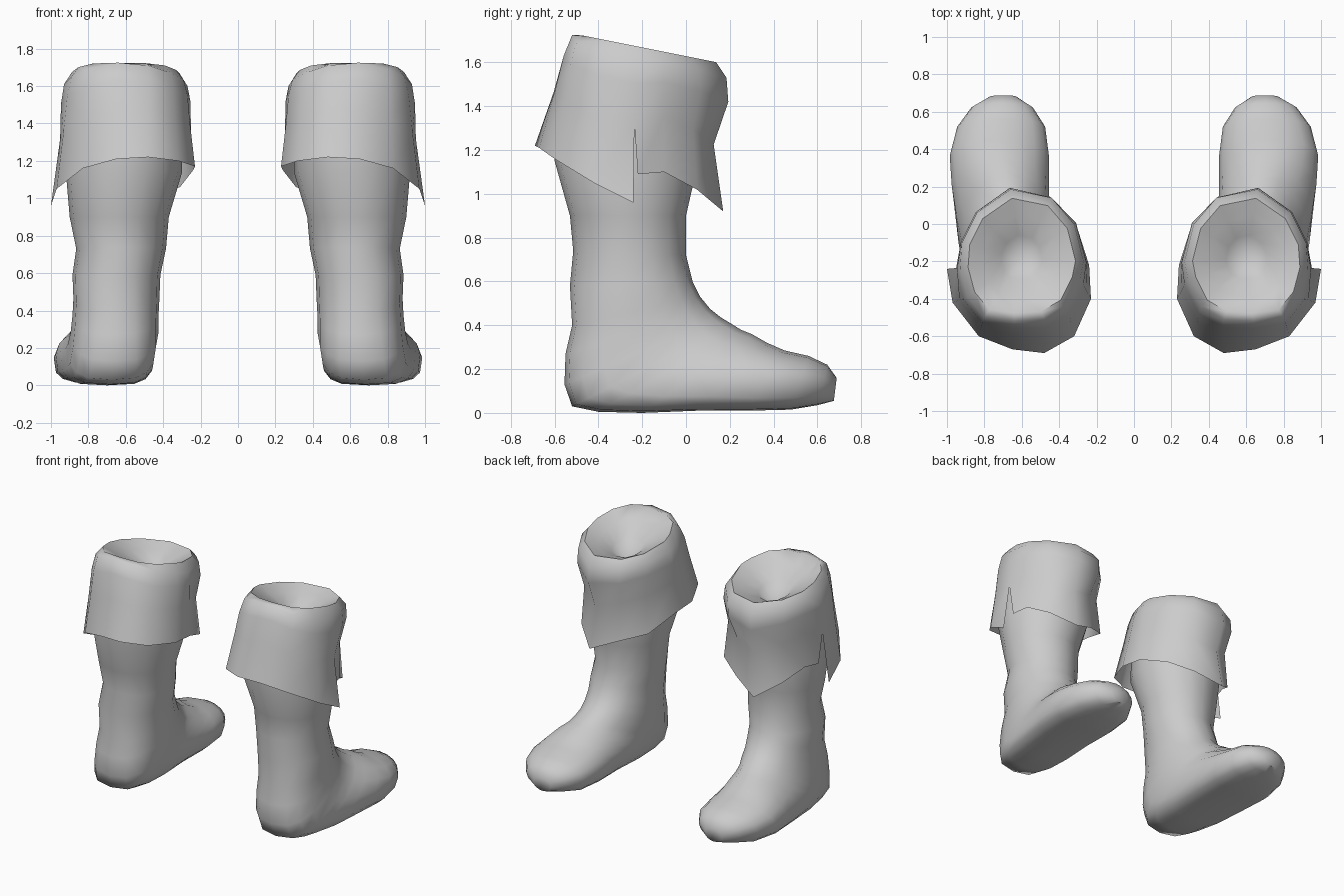
import bpy, bmesh, math
from mathutils import Vector

if "Cube" in bpy.data.objects:
    bpy.data.objects.remove(bpy.data.objects["Cube"])

leather = bpy.data.materials.new("grey_leather")
leather.diffuse_color = (0.6, 0.6, 0.6, 1)
leather.use_nodes = True
leather.node_tree.nodes["Principled BSDF"].inputs["Base Color"].default_value = leather.diffuse_color


def bridge(bm, a, b, closed=True):
    """Quad strip between two rows of vertices."""
    n = len(a)
    for i in range(n if closed else n - 1):
        j = (i + 1) % n
        bm.faces.new((a[i], a[j], b[j], b[i]))


def finish(bm, name, angle):
    bmesh.ops.remove_doubles(bm, verts=bm.verts, dist=0.0005)
    bmesh.ops.recalc_face_normals(bm, faces=bm.faces)
    mesh = bpy.data.meshes.new(name)
    bm.to_mesh(mesh)
    bm.free()
    mesh.materials.append(leather)
    ob = bpy.data.objects.new(name, mesh)
    bpy.context.collection.objects.link(ob)
    bpy.ops.object.select_all(action='DESELECT')
    ob.select_set(True)
    bpy.context.view_layer.objects.active = ob
    bpy.ops.object.shade_smooth_by_angle(angle=math.radians(angle))
    # second boot of the pair
    m = ob.modifiers.new("pair", 'MIRROR')
    m.use_mirror_merge = False
    return ob


# Shaft and foot: rings given as back/sole (y, z), front/instep (y, z),
# centre x, half width, squareness of the sole half
RINGS = [
    (-.58, 1.40, .02, 1.40, .60, .30, 2.0),
    (-.60, 1.15, .05, 1.12, .61, .31, 2.0),
    (-.53, .90, .00, .90, .635, .265, 2.0),
    (-.515, .74, .00, .72, .625, .24, 2.0),
    (-.53, .58, .03, .60, .65, .235, 2.2),
    (-.52, .40, .065, .53, .65, .23, 2.3),
    (-.55, .27, .11, .475, .655, .23, 2.5),
    (-.555, .13, .16, .435, .66, .235, 2.7),
    (-.52, .03, .21, .405, .675, .235, 3.0),
    (-.40, .005, .25, .38, .685, .24, 3.2),
    (-.20, .00, .30, .36, .70, .25, 3.5),
    (.05, .01, .37, .32, .715, .26, 3.5),
    (.28, .01, .45, .285, .72, .265, 3.5),
    (.48, .015, .56, .26, .71, .235, 3.2),
    (.60, .035, .645, .22, .705, .165, 2.6),
    (.675, .055, .688, .16, .70, .07, 2.0),
]
SEG = 16
bm = bmesh.new()
rows = []
for by, bz, fy, fz, cx, hw, n in RINGS:
    row = []
    for k in range(SEG):
        a = 2 * math.pi * k / SEG
        c, s = math.cos(a), math.sin(a)
        p = n if c < 0 else 2.0
        u = math.copysign(abs(c) ** (2 / p), c)
        v = math.copysign(abs(s) ** (2 / p), s)
        t = (u + 1) / 2
        row.append(bm.verts.new((cx + hw * v, by + (fy - by) * t, bz + (fz - bz) * t)))
    rows.append(row)
for a, b in zip(rows, rows[1:]):
    bridge(bm, a, b)
bm.faces.new(rows[-1])
finish(bm, "boot_shaft_and_foot", 60)

# Folded cuff: hem runs round from one side of the outer slit to the other
HEM = [(.93, -.22, 1.09), (.90, -.10, 1.10), (.82, .05, 1.02), (.67, .17, .92),
       (.48, .10, 1.00), (.31, .00, 1.06), (.24, -.22, 1.15), (.23, -.40, 1.17),
       (.32, -.60, 1.20), (.48, -.69, 1.22), (.65, -.67, 1.21), (.83, -.60, 1.16),
       (.97, -.42, 1.05), (1.0, -.24, .96)]
RIM = [(.93, -.24, 1.61), (.92, -.10, 1.60), (.84, .06, 1.57), (.66, .185, 1.53),
       (.44, .14, 1.55), (.32, .00, 1.59), (.27, -.20, 1.60), (.29, -.30, 1.63),
       (.36, -.44, 1.67), (.48, -.51, 1.71), (.64, -.52, 1.725), (.80, -.50, 1.69),
       (.89, -.39, 1.65), (.93, -.24, 1.61)]
MID = Vector((.60, -.18, 0))
bm = bmesh.new()


def scaled(p, f):
    return Vector((MID.x + (p.x - MID.x) * f, MID.y + (p.y - MID.y) * f, p.z))


def wall(t):
    """Row of the outer wall, t from rim (0) to hem (1)."""
    row = []
    for r, h in zip(RIM, HEM):
        p = Vector(r).lerp(Vector(h), t)
        toe = max(0, (p.y + .2) / .37)
        f = {.18: 1.03, .5: 1.01 - .15 * toe}.get(t, 1)
        row.append(scaled(p, f))
    if t < 1:  # slit opens only near the hem
        row[0] = row[-1] = (row[0] + row[-1]) / 2
    return [bm.verts.new(p) for p in row]


def collar(f, drop):
    """Row of the inward roll at the top opening."""
    row = []
    for r in RIM:
        p = scaled(Vector(r), f)
        p.z = 1.665 - .2 * (p.y + .18) - drop
        row.append(bm.verts.new(p))
    return row


rows = [wall(t) for t in (1, .5, .18, 0)]
rows += [collar(.87, 0), collar(.62, .05), collar(.33, .11)]
for a, b in zip(rows, rows[1:]):
    bridge(bm, a, b, closed=False)
# sunken middle of the opening
pit = bm.verts.new((MID.x, MID.y, 1.45))
last = rows[-1]
for i in range(len(last) - 1):
    bm.faces.new((last[i], last[i + 1], pit))
finish(bm, "folded_cuff", 60)
